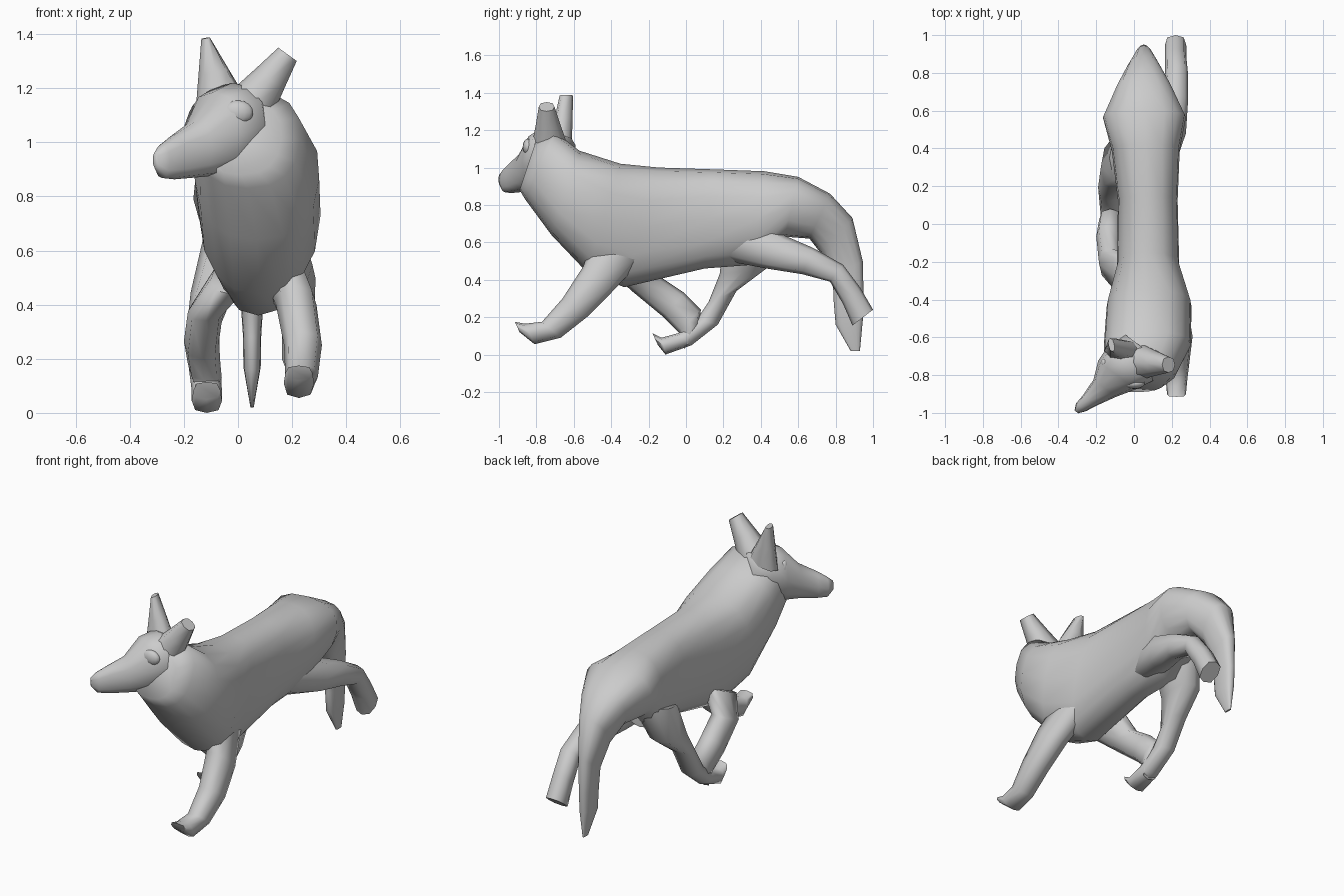
import bpy, bmesh, math
from mathutils import Vector as V


def finish(name, bm, angle=70):
    bmesh.ops.recalc_face_normals(bm, faces=bm.faces)
    me = bpy.data.meshes.new(name)
    bm.to_mesh(me)
    bm.free()
    ob = bpy.data.objects.new(name, me)
    bpy.context.collection.objects.link(ob)
    bpy.ops.object.select_all(action='DESELECT')
    ob.select_set(True)
    bpy.context.view_layer.objects.active = ob
    bpy.ops.object.shade_smooth_by_angle(angle=math.radians(angle))
    return ob


def loft(name, rings, n=12, power=0.85, egg=0):
    """Skin rings given as (centre, half axis u, half axis v); egg widens the +v side."""
    bm = bmesh.new()
    loops = []
    for c, u, v in rings:
        loop = []
        for i in range(n):
            a = 2 * math.pi * i / n
            k, s = math.cos(a), math.sin(a)
            k = math.copysign(abs(k) ** power, k) if abs(k) > 1e-6 else 0
            s = math.copysign(abs(s) ** power, s) if abs(s) > 1e-6 else 0
            loop.append(bm.verts.new(c + u * k * (1 + egg * s) + v * s))
        loops.append(loop)
    for a, b in zip(loops, loops[1:]):
        for i in range(n):
            j = (i + 1) % n
            bm.faces.new((a[i], a[j], b[j], b[i]))
    bm.faces.new(loops[0])
    bm.faces.new(loops[-1])
    return finish(name, bm)


def side_loft(name, rows, **kw):
    """Rows: two edge points (y, z) seen from the side, centre x, half width."""
    rings = []
    for y1, z1, y2, z2, x, w in rows:
        a, b = V((x, y1, z1)), V((x, y2, z2))
        rings.append(((a + b) / 2, V((w, 0, 0)), (a - b) / 2))
    return loft(name, rings, **kw)


# neck, trunk and hanging tail
side_loft("body_and_tail", [
    (-.80, 1.15, -.89, .88, .01, .15), (-.70, 1.19, -.86, .83, .035, .195),
    (-.57, 1.09, -.72, .64, .07, .23), (-.35, 1.02, -.53, .44, .08, .225),
    (-.15, 1.0, -.33, .36, .075, .165), (.15, .99, .10, .46, .073, .158),
    (.42, .98, .36, .48, .062, .18), (.60, .95, .53, .63, .055, .22),
    (.77, .86, .66, .62, .053, .145), (.89, .73, .73, .53, .052, .085),
    (.945, .5, .785, .40, .052, .045), (.95, .3, .79, .28, .052, .034),
    (.945, .18, .80, .16, .052, .032), (.93, .02, .88, .02, .052, .006)],
    n=16, power=.82, egg=.07)

# legs in a running pose
leg = dict(n=8, power=.75)
side_loft("front_leg_right", [
    (-.50, .62, -.24, .50, .15, .08), (-.55, .47, -.40, .33, .215, .075),
    (-.66, .30, -.53, .20, .24, .07), (-.77, .175, -.67, .09, .235, .06),
    (-.86, .165, -.81, .055, .225, .056), (-.915, .175, -.89, .12, .225, .05)], **leg)
side_loft("front_leg_left", [
    (-.16, .55, -.40, .44, -.03, .07), (-.13, .41, -.29, .34, -.12, .065),
    (-.01, .33, -.12, .20, -.135, .065), (.08, .24, -.04, .12, -.125, .06),
    (.07, .17, -.02, .09, -.115, .055), (.04, .10, -.01, .03, -.115, .05)], **leg)
side_loft("hind_leg_right", [
    (.36, .74, .22, .50, .12, .09), (.53, .635, .43, .46, .18, .095),
    (.68, .57, .62, .43, .22, .066), (.84, .48, .77, .39, .225, .06),
    (.93, .36, .84, .27, .22, .057), (1.0, .24, .89, .155, .22, .057)], **leg)
side_loft("hind_leg_left", [
    (.20, .60, .50, .68, -.03, .10), (.18, .43, .43, .46, -.095, .08),
    (.12, .28, .27, .34, -.13, .06), (.06, .19, .17, .16, -.125, .058),
    (-.04, .115, .03, .05, -.115, .056), (-.13, .09, -.11, 0, -.115, .056),
    (-.18, .115, -.15, .05, -.115, .05)], **leg)

# head turned to one side
across = V((.8, -.6, 0))
loft("head", [(V((x, y, z)), across * w, V((0, 0, h))) for x, y, z, w, h in [
    (.04, -.65, 1.06, .11, .11), (-.02, -.74, 1.065, .15, .155),
    (-.09, -.80, 1.03, .125, .155), (-.155, -.87, .975, .075, .105),
    (-.235, -.935, .945, .045, .082), (-.28, -.97, .93, .034, .062),
    (-.305, -.995, .935, .012, .028)]])

# ears: wide at the base, the left one pointed as seen from the front
for name, base, tip, u, v, rows in (
        ("ear_right", V((.05, -.73, 1.14)), V((.183, -.745, 1.325)), V((.81, 0, -.59)),
         V((0, 1, 0)), [(0, .09, .09), (.5, .065, .065), (1, .042, .042)]),
        ("ear_left", V((-.06, -.67, 1.13)), V((-.12, -.64, 1.385)), V((.97, 0, .2)),
         V((-.15, .98, 0)), [(0, .10, .06), (.5, .058, .05), (1, .016, .036)])):
    loft(name, [(base.lerp(tip, t), u * a, v * b) for t, a, b in rows], n=8)

# eyes on both sides of the brow, nearly flush
for name, c, rx in (("eye_right", V((.0, -.845, 1.11)), .058),
                    ("eye_left", V((-.155, -.735, 1.10)), .022)):
    bm = bmesh.new()
    bmesh.ops.create_uvsphere(bm, u_segments=14, v_segments=8, radius=1)
    for v in bm.verts:
        v.co = c + V((v.co.x * rx, v.co.y * .028, v.co.z * .045))
    finish(name, bm)
